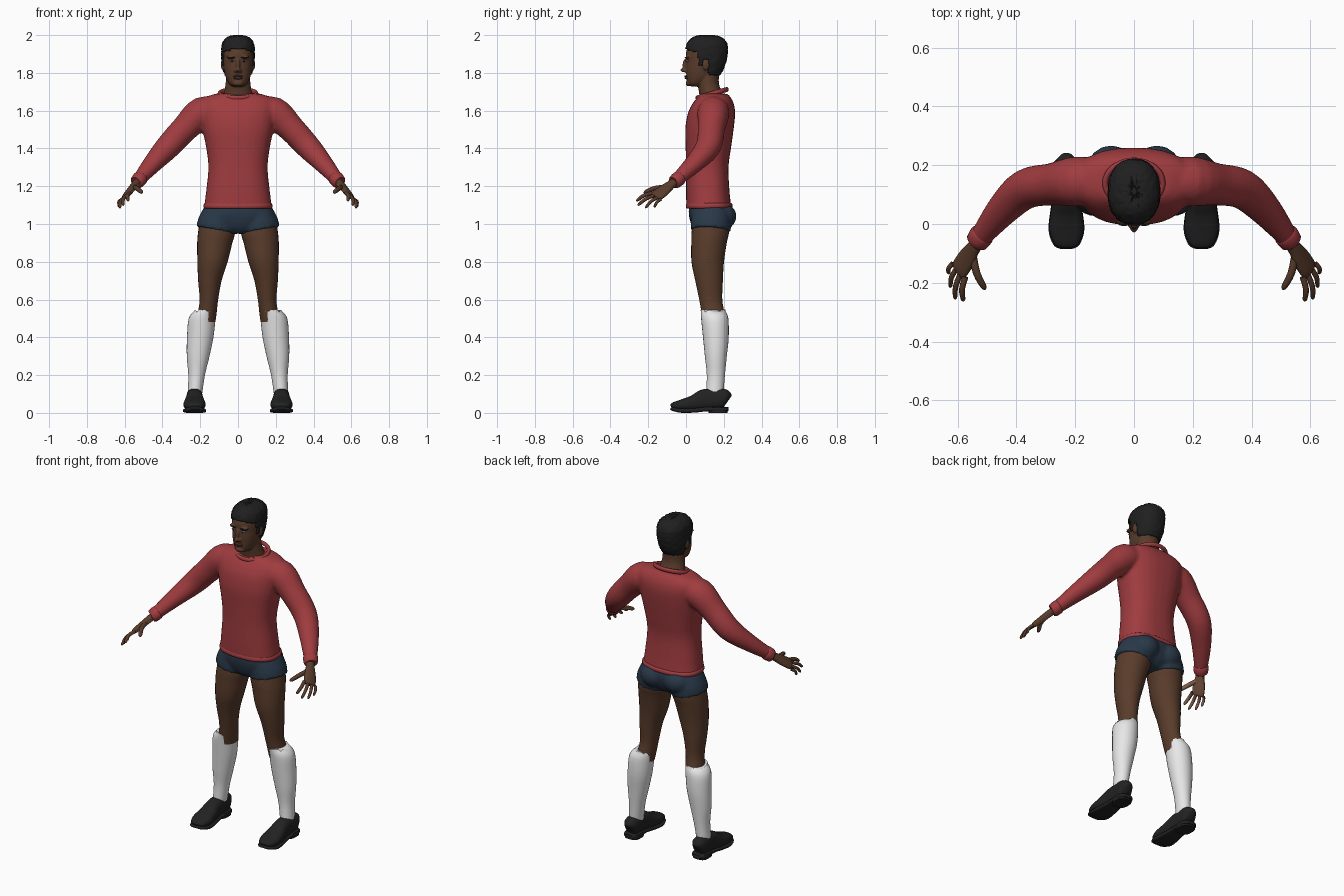
import bpy, bmesh, math, random
from mathutils import Vector, Matrix

random.seed(4)
cube = bpy.data.objects.get("Cube")
if cube:
    bpy.data.objects.remove(cube)


def material(name, r, g, b):
    m = bpy.data.materials.new(name)
    m.use_nodes = True
    m.diffuse_color = (r, g, b, 1)
    node = m.node_tree.nodes["Principled BSDF"]
    node.inputs["Base Color"].default_value = (r, g, b, 1)
    node.inputs["Roughness"].default_value = 0.8
    return m


SKIN = material("brown skin", .10, .045, .024)
PALM = material("light palm", .25, .12, .07)
LIP = material("lip", .085, .03, .023)
HAIR = material("black hair", .014, .014, .015)
SHIRT = material("red knit", .35, .045, .05)
SHORTS = material("navy cloth", .022, .04, .066)
SOCK = material("white sock", .82, .82, .82)
SHOE = material("black leather", .016, .016, .017)
EYE = material("eye white", .35, .32, .30)


def spline(rows, steps):
    """Catmull-Rom interpolation of section rows."""
    out = []
    for i in range(len(rows) - 1):
        q = [rows[max(i - 1, 0)], rows[i], rows[i + 1], rows[min(i + 2, len(rows) - 1)]]
        for s in range(steps):
            t = s / steps
            out.append([b + .5 * t * (c - a + t * (2*a - 5*b + 4*c - d + t * (3*(b - c) + d - a)))
                        for a, b, c, d in zip(*q)])
    return out + [list(rows[-1])]


def loft(bm, rows, up=None, power=2, n=28, steps=4, closed=False):
    """Skin over rows (x, y, z, half width, half depth); level rings unless up is given."""
    rows = spline(rows, steps)
    if closed:
        rows.pop()
    pts = [Vector(r[:3]) for r in rows]
    rings = []
    for i, (p, r) in enumerate(zip(pts, rows)):
        u, v = Vector((1, 0, 0)), Vector((0, 1, 0))
        if up:
            nxt = pts[(i + 1) % len(pts)] if closed else pts[min(i + 1, len(pts) - 1)]
            prv = pts[i - 1] if closed else pts[max(i - 1, 0)]
            t = (nxt - prv).normalized()
            u = Vector(up).cross(t).normalized()
            v = t.cross(u)
        ring = []
        for k in range(n):
            a = 2 * math.pi * k / n
            c, s = [math.copysign(abs(f) ** (2 / power), f) for f in (math.cos(a), math.sin(a))]
            ring.append(bm.verts.new(p + u * c * r[3] + v * s * r[4]))
        rings.append(ring)
    for i in range(len(rings) - (0 if closed else 1)):
        a, b = rings[i], rings[(i + 1) % len(rings)]
        for k in range(n):
            j = (k + 1) % n
            bm.faces.new((a[k], a[j], b[j], b[k]))
    if not closed:
        bm.faces.new(rings[0])
        bm.faces.new(rings[-1])
    return rings


def ball(bm, centre, size):
    bmesh.ops.create_uvsphere(bm, u_segments=18, v_segments=12, radius=1,
                              matrix=Matrix.Translation(centre) @ Matrix.Diagonal((*size, 1)))


def slabs(*rows):
    """Turn (z, half width, front y, back y) into loft rows."""
    return [(0, (f + b) / 2, z, w, (b - f) / 2) for z, w, f, b in rows]


def finish(name, bm, mats, mirror=False, voxel=0, relax=6):
    bmesh.ops.recalc_face_normals(bm, faces=bm.faces)
    me = bpy.data.meshes.new(name)
    bm.to_mesh(me)
    bm.free()
    me.shade_smooth()
    me.set_sharp_from_angle(angle=math.radians(50))
    for m in mats:
        me.materials.append(m)
    ob = bpy.data.objects.new(name, me)
    bpy.context.collection.objects.link(ob)
    if mirror:
        ob.modifiers.new("mirror", 'MIRROR').use_mirror_merge = False
    if voxel:
        r = ob.modifiers.new("blend", 'REMESH')
        r.mode, r.voxel_size, r.use_smooth_shade = 'VOXEL', voxel, True
        s = ob.modifiers.new("relax", 'SMOOTH')
        s.factor, s.iterations = .5, relax
    return ob


# Sweater: torso and sleeves blended into one skin
bm = bmesh.new()
loft(bm, slabs((1.085, .18, .002, .24), (1.18, .168, 0, .23), (1.3, .157, 0, .225), (1.4, .168, -.002, .238),
               (1.5, .188, -.004, .252), (1.58, .2, .008, .26), (1.63, .205, .03, .255),
               (1.665, .185, .055, .24), (1.69, .12, .075, .22)), power=2.4)
SLEEVE = [(.53, -.055, 1.228, .035, .033)]
for s in (1, -1):
    rows = [(.1, .145, 1.59, .07, .07), (.19, .145, 1.588, .085, .085), (.28, .135, 1.507, .072, .072),
            (.37, .118, 1.41, .068, .066), (.45, .045, 1.322, .055, .05)] + SLEEVE
    loft(bm, [(s * r[0], *r[1:]) for r in rows], up=(0, 0, 1))
finish("sweater", bm, [SHIRT], voxel=.009)

# Sweater trims: hem, collar and cuffs
bm = bmesh.new()
loft(bm, slabs((1.083, .178, .003, .24), (1.09, .183, -.001, .246), (1.103, .182, 0, .246),
               (1.11, .176, .004, .24)), power=2.4, n=40, steps=2)
finish("sweater_hem", bm, [SHIRT])
bm = bmesh.new()
ring = [2 * math.pi * i / 16 for i in range(17)]
loft(bm, [(.098 * math.cos(a), .138 + .078 * math.sin(a), 1.69 + .022 * math.sin(a), .01, .013)
          for a in ring], up=(0, 0, 1), n=10, steps=3, closed=True)
finish("sweater_collar", bm, [SHIRT])
bm = bmesh.new()
loft(bm, [(.513, -.032, 1.247, .036, .034), (.518, -.038, 1.242, .042, .039),
          (.534, -.06, 1.222, .039, .037), (.538, -.065, 1.218, .03, .03)], up=(0, 0, 1), steps=2)
finish("sweater_cuffs", bm, [SHIRT], mirror=True)

# Shorts: pelvis, short legs and seat
bm = bmesh.new()
loft(bm, slabs((.95, .05, .06, .19), (.98, .14, .035, .225), (1.03, .193, .018, .245),
               (1.07, .185, .014, .248), (1.11, .172, .018, .232)), power=2.3)
for s in (1, -1):
    loft(bm, [(s * .098, .13, 1.06, .09, .1), (s * .108, .132, 1.01, .104, .107),
              (s * .117, .13, .965, .106, .106)], up=(0, 1, 0))
    ball(bm, (s * .078, .168, 1.04), (.09, .1, .08))
finish("shorts", bm, [SHORTS], voxel=.009, relax=4)

# Bare legs
bm = bmesh.new()
loft(bm, [(.108, .135, 1.02, .095, .098), (.114, .128, .95, .098, .099), (.123, .122, .9, .093, .094),
          (.135, .115, .8, .08, .086), (.149, .122, .7, .062, .073), (.154, .131, .6, .049, .061),
          (.163, .143, .53, .05, .061), (.17, .15, .48, .05, .06)])
finish("legs", bm, [SKIN], mirror=True)

# Knee socks with an uneven top edge
bm = bmesh.new()
rings = loft(bm, [(.172, .143, .54, .058, .065), (.19, .152, .5, .071, .072), (.2, .158, .4, .07, .068),
                  (.211, .158, .3, .06, .058), (.219, .158, .2, .044, .048), (.228, .152, .1, .038, .046)])
for v in rings[0]:
    v.co.z += random.uniform(-.008, .01)
finish("socks", bm, [SOCK], mirror=True)

# Shoes: upper, sole and heel
bm = bmesh.new()
loft(bm, [(.23, -.078, .032, .02, .01), (.23, -.066, .036, .042, .02), (.23, -.02, .042, .058, .03),
          (.23, .04, .052, .054, .042), (.23, .085, .066, .046, .054), (.23, .12, .072, .044, .056),
          (.23, .19, .075, .043, .054), (.23, .215, .07, .034, .045), (.23, .224, .065, .015, .03)],
     up=(0, 0, 1), power=2.5)
loft(bm, [(.23, -.08, .026, .026, .008), (.23, -.068, .02, .046, .01), (.23, -.02, .012, .061, .012),
          (.23, .05, .014, .054, .012), (.23, .11, .02, .046, .012), (.23, .2, .02, .046, .012),
          (.23, .226, .02, .026, .01)], up=(0, 0, 1), power=4)
loft(bm, [(.23, .17, 0, .045, .05), (.23, .17, .03, .046, .054)], power=3, steps=2)
finish("shoes", bm, [SHOE], mirror=True)

# Hands: palm, four fingers and thumb, lighter on the inner side
bm = bmesh.new()
back = Vector((.7, -.08, .71))
loft(bm, [(.52, -.045, 1.235, .024, .022), (.545, -.08, 1.208, .026, .02), (.57, -.118, 1.178, .036, .018),
          (.592, -.152, 1.152, .037, .015), (.6, -.163, 1.143, .03, .008)], up=back, n=20)
KNUCKLES = Vector((.574, -.18, 1.163)), Vector((.617, -.134, 1.13))
TIPS = (.58, -.262, 1.122), (.608, -.255, 1.098), (.624, -.215, 1.084), (.629, -.168, 1.088)


def finger(base, tip, r):
    base, tip = Vector(base), Vector(tip)
    rows = [(0, 1), (.5, .95), (.9, .8), (1, .25)]
    loft(bm, [(*(base.lerp(tip, t) + back * .012 * math.sin(math.pi * t)), r * k, r * k)
              for t, k in rows], up=back, n=10, steps=3)


for i, tip in enumerate(TIPS):
    finger(KNUCKLES[0].lerp(KNUCKLES[1], i / 3), tip, .0105 - .0007 * i)
finger((.548, -.11, 1.195), (.506, -.222, 1.165), .0135)
bmesh.ops.recalc_face_normals(bm, faces=bm.faces)
for f in bm.faces:
    f.material_index = int(f.normal.dot(back) < -.55)
finish("hands", bm, [SKIN, PALM], mirror=True)

# Head and neck with nose, brow ridge and ears
bm = bmesh.new()
loft(bm, slabs((1.728, .025, .03, .075), (1.74, .045, .01, .1), (1.775, .064, .003, .14),
               (1.82, .074, 0, .17), (1.86, .079, .001, .195), (1.9, .08, -.001, .205),
               (1.94, .076, .012, .2), (1.97, .06, .04, .18), (1.985, .03, .08, .15)), power=2.2, n=36)
loft(bm, slabs((1.65, .09, .07, .21), (1.69, .076, .07, .195), (1.74, .066, .062, .175),
               (1.8, .064, .06, .175)))
ball(bm, (0, -.002, 1.842), (.011, .017, .034))
ball(bm, (0, -.01, 1.815), (.014, .02, .012))
ball(bm, (0, .014, 1.745), (.028, .016, .016))
for s in (1, -1):
    ball(bm, (s * .012, -.002, 1.811), (.01, .012, .009))
    ball(bm, (s * .034, .009, 1.884), (.028, .012, .008))
    ball(bm, (s * .08, .105, 1.845), (.011, .019, .031))
finish("head", bm, [SKIN], voxel=.005, relax=2)

# Face details
bm = bmesh.new()
for z, h in ((1.782, .006), (1.773, .007)):
    ball(bm, (0, .003, z), (.026, .011, h))
finish("lips", bm, [LIP])
for name, mat, centre, size in (("eyes", EYE, (.033, .006, 1.863), (.013, .007, .005)),
                                ("irises", HAIR, (.032, .001, 1.863), (.006, .004, .005)),
                                ("eyebrows", HAIR, (.034, .001, 1.881), (.02, .008, .004))):
    bm = bmesh.new()
    ball(bm, centre, size)
    finish(name, bm, [mat], mirror=True)

# Cropped hair, trimmed around the face and ears, with a rough surface
bm = bmesh.new()
loft(bm, slabs((1.775, .066, .015, .172), (1.8, .077, .002, .188), (1.84, .084, -.002, .206),
               (1.88, .087, -.003, .216), (1.92, .088, -.004, .221), (1.955, .084, .006, .217),
               (1.983, .064, .03, .195), (1.996, .035, .06, .16), (1.998, .008, .1, .12)),
     power=2.25, n=64, steps=5)


def hairline(y):
    if y < .065:
        return 1.927 - .3 * y
    return 1.838 if y < .087 else 1.872 if y < .122 else 1.79


bare = [f for f in bm.faces if f.calc_center_median().z < hairline(f.calc_center_median().y)]
bmesh.ops.delete(bm, geom=bare, context='FACES')
middle = Vector((0, .11, 1.88))
for v in bm.verts:
    v.co += (v.co - middle).normalized() * random.uniform(-.002, .003)
hair = finish("hair", bm, [HAIR])
shell = hair.modifiers.new("thickness", 'SOLIDIFY')
shell.thickness, shell.offset = .012, -1
